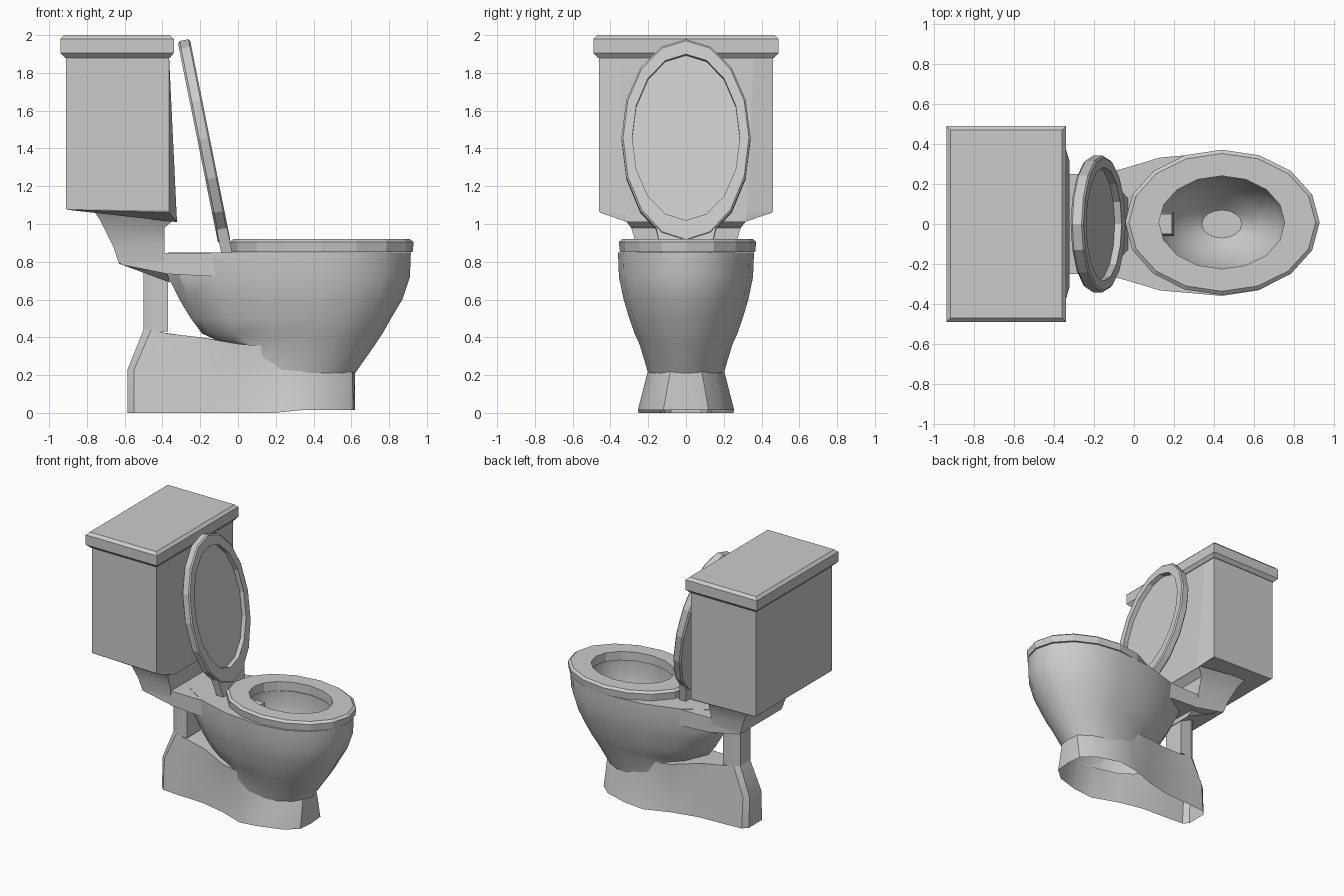
import bpy, bmesh
from math import sin, cos, pi, radians
from mathutils import Vector

if "Cube" in bpy.data.objects:
    bpy.data.objects.remove(bpy.data.objects["Cube"])


def loft(name, rings, cap0=True, cap1=True, closed=False, smooth=None):
    """Skin a list of equal-length point rings."""
    bm = bmesh.new()
    vs = [[bm.verts.new(p) for p in r] for r in rings]
    n = len(vs[0])
    pairs = list(zip(vs, vs[1:])) + ([(vs[-1], vs[0])] if closed else [])
    for a, b in pairs:
        for i in range(n):
            j = (i + 1) % n
            bm.faces.new((a[i], a[j], b[j], b[i]))
    if cap0 and not closed:
        bm.faces.new(vs[0][::-1])
    if cap1 and not closed:
        bm.faces.new(vs[-1])
    bmesh.ops.recalc_face_normals(bm, faces=bm.faces)
    me = bpy.data.meshes.new(name)
    bm.to_mesh(me)
    bm.free()
    ob = bpy.data.objects.new(name, me)
    bpy.context.collection.objects.link(ob)
    if smooth:
        bpy.ops.object.select_all(action='DESELECT')
        ob.select_set(True)
        bpy.context.view_layer.objects.active = ob
        bpy.ops.object.shade_smooth_by_angle(angle=radians(smooth))
    return ob


def egg(cx, front, back, w, n=16):
    """Oval outline with different front and back lengths."""
    out = []
    for i in range(n):
        c, s = cos(2 * pi * i / n), sin(2 * pi * i / n)
        out.append((cx + (front - cx if c > 0 else cx - back) * c, w * s))
    return out


def egg_z(cx, front, back, w, z, dy=0):
    return [(x, y + dy, z) for x, y in egg(cx, front, back, w)]


def rect(x0, x1, w, z):
    return [(x0, -w, z), (x1, -w, z), (x1, w, z), (x0, w, z)]


def mirrored(half):
    """Complete a half outline across y = 0."""
    return half + [(x, -y, z) for x, y, z in reversed(half) if y > 1e-6]


# Tank with its bulging lower front
loft("tank", [
    mirrored([(-.365, .36, 1.89), (-.365, .46, 1.89), (-.91, .46, 1.89)]),
    mirrored([(-.325, .32, 1.05), (-.365, .46, 1.07), (-.91, .46, 1.08)]),
    mirrored([(-.322, .31, 1.01), (-.365, .455, 1.06), (-.90, .455, 1.075)])])

# Tank lid
loft("tank_lid", [rect(-.915, -.36, .465, 1.88), rect(-.94, -.34, .49, 1.905),
                  rect(-.94, -.34, .49, 1.98), rect(-.92, -.36, .47, 2.0)])

# Neck between tank and deck: left x, right x, left z, right z, half width
neck = [(-.77, -.33, 1.08, 1.03, .33), (-.73, -.39, 1.02, .98, .29),
        (-.66, -.39, .88, .88, .26), (-.63, -.39, .79, .80, .25),
        (-.50, -.36, .755, .69, .17)]
loft("tank_neck", [[(a, -w, za), (b, -w, zb), (b, w, zb), (a, w, za)]
                   for a, b, za, zb, w in neck], smooth=25)

# Rear deck: x, half width, bottom z, top z
deck = [(-.62, .25, .785, .84), (-.37, .25, .735, .847), (-.08, .255, .72, .847)]
loft("rear_deck", [[(x, -w, lo), (x, w, lo), (x, w, hi), (x, -w, hi)]
                   for x, w, lo, hi in deck])

# Bowl, outside up then inside down: centre x, front, back, half width, z
bowl = [(.34, .62, -.10, .20, .21), (.38, .725, -.06, .245, .36),
        (.40, .765, -.19, .272, .42), (.42, .81, -.25, .30, .50),
        (.43, .87, -.31, .33, .60), (.44, .91, -.37, .355, .72),
        (.44, .915, -.37, .36, .85), (.44, .765, .115, .24, .85),
        (.44, .77, .105, .245, .74), (.44, .73, .15, .22, .62),
        (.44, .64, .24, .15, .48), (.44, .54, .34, .07, .40)]
loft("bowl", [egg_z(*r) for r in bowl], cap0=False, smooth=30)

# Water outlet inside the bowl
loft("water_outlet", [rect(.10, .20, .06, .70), rect(.10, .19, .05, .80)])

# Pedestal base with open underside
foot = [(.62, 0, .015), (.61, .12, .015), (.52, .20, .015), (.34, .255, .015),
        (.19, .25, 0), (0, .18, 0), (-.2, .135, 0), (-.42, .125, 0),
        (-.55, .115, 0), (-.585, .08, 0)]
waist = [(.62, 0, .21), (.605, .085, .21), (.52, .155, .21), (.34, .205, .21),
         (.19, .20, .20), (0, .165, .20), (-.2, .12, .21), (-.42, .105, .22),
         (-.55, .10, .23), (-.585, .07, .23)]
crown = [(.58, 0, .28), (.56, .08, .28), (.50, .14, .28), (.34, .18, .32),
         (.19, .20, .35), (0, .18, .365), (-.2, .11, .40), (-.37, .085, .42),
         (-.46, .085, .44), (-.50, .06, .44)]
loft("pedestal", [mirrored(r) for r in (foot, waist, crown)], cap0=False, smooth=30)

# Rear column under the deck
loft("rear_column", [mirrored([(-.37, .085, z), (-.46, .085, z), (-.50, .06, z)])
                     for z in (.43, .77)])

# Seat ring
loft("seat", [egg_z(.44, .925, -.04, .358, .853, .008),
              egg_z(.44, .93, -.045, .364, .905, .008),
              egg_z(.44, .91, -.025, .345, .92, .008),
              egg_z(.44, .755, .125, .233, .92, .008),
              egg_z(.44, .755, .125, .233, .853, .008)], closed=True)

# Raised seat cover, laid out in its own tilted plane
origin = Vector((-.03, 0, .86))
along = Vector((-.225, 0, 1.12)).normalized()
normal = Vector((along.z, 0, -along.x))


def tilt(pts, n):
    return [origin + along * u + normal * n + Vector((0, y, 0)) for u, y in pts]


outer, panel = egg(.61, 1.142, .05, .342), egg(.61, 1.06, .163, .285)
loft("seat_cover", [tilt(egg(.61, 1.13, .06, .33), -.066), tilt(outer, -.055),
                    tilt(outer, -.008), tilt(egg(.61, 1.132, .06, .333), 0),
                    tilt(panel, 0), tilt(panel, -.035)])

# Hinge at the foot of the cover
loft("seat_hinge", [tilt([(u, -w), (u, w), (.13, w + .03), (.13, -w - .03)], n)
                    for u, w, n in ((-.01, .13, -.06), (-.01, .13, -.003))])
